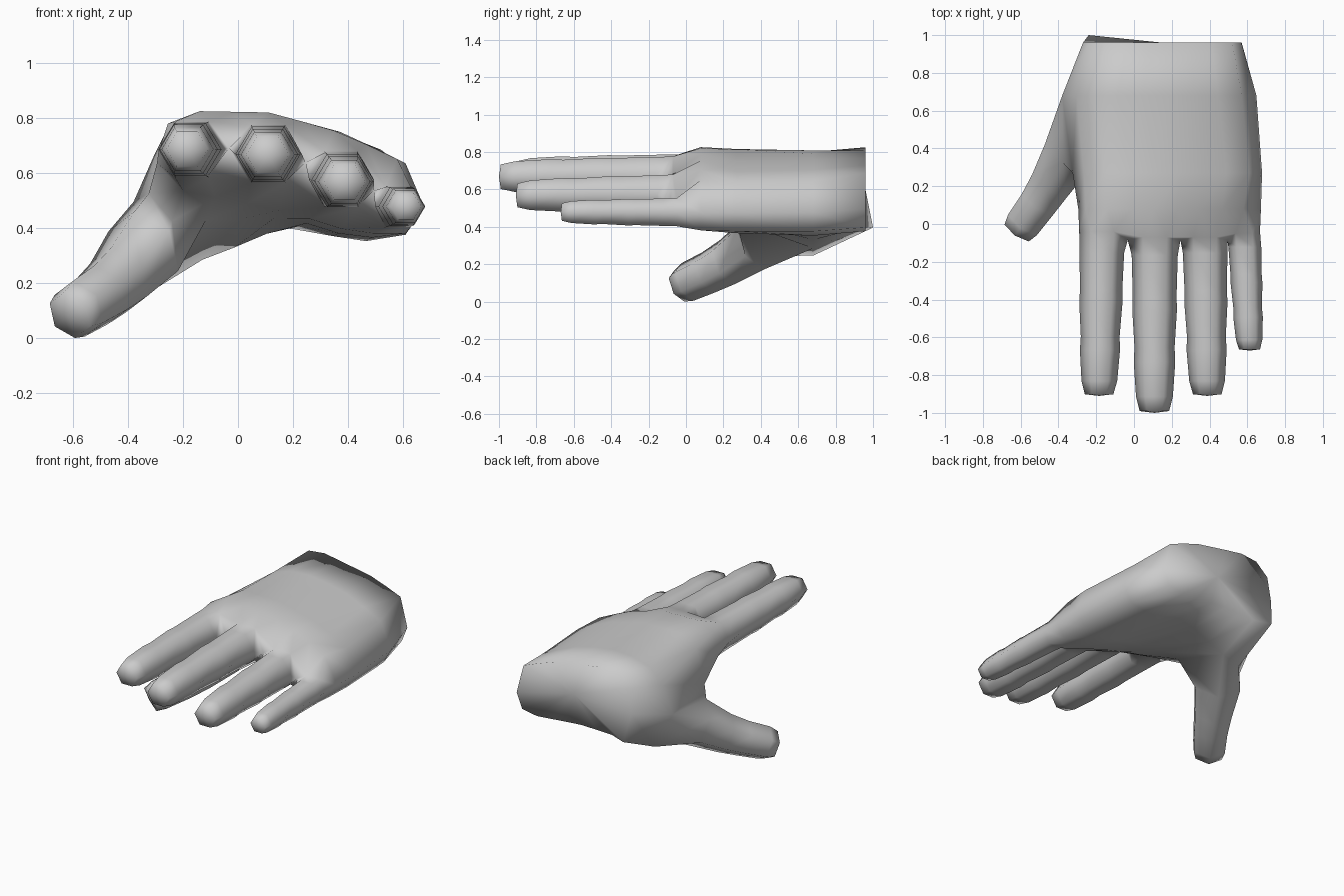
import bpy, bmesh, math
from mathutils import Vector as V

if "Cube" in bpy.data.objects:
    bpy.data.objects.remove(bpy.data.objects["Cube"])

bm = bmesh.new()


def resample(poly, n):
    """Spread n points evenly along a polyline of (x, z)."""
    p = [V(q) for q in poly]
    d = [0.0]
    for a, b in zip(p, p[1:]):
        d.append(d[-1] + (b - a).length)
    out = []
    for k in range(n):
        s = d[-1] * k / (n - 1)
        i = max(j for j in range(len(p) - 1) if d[j] <= s + 1e-9)
        out.append(p[i].lerp(p[i + 1], min(1, (s - d[i]) / (d[i + 1] - d[i]))))
    return out


def hexagon(c, u, w, r, turn=0):
    return [c + r * (math.cos(a) * u + math.sin(a) * w)
            for a in (math.radians(180 + turn - 60 * k) for k in range(6))]


def loft(loop, rings, tip):
    """Extend an open loop through rings of points, best aligned, and close it."""
    for pts in rings:
        n = len(pts)
        options = [o[k:] + o[:k] for o in (pts, pts[::-1]) for k in range(n)]
        best = min(options, key=lambda o: sum((v.co - q).length_squared
                                              for v, q in zip(loop, o)))
        new = [bm.verts.new(q) for q in best]
        for k in range(n):
            m = (k + 1) % n
            bm.faces.new((loop[k], loop[m], new[m], new[k]))
        loop = new
    fan(loop, tip)


def fan(loop, centre):
    c = bm.verts.new(centre)
    for k in range(len(loop)):
        bm.faces.new((loop[k], loop[(k + 1) % len(loop)], c))


# fingers: base x, base z, radius, tip x, tip z, tip y
FINGERS = [(-.168, .69, .118, -.185, .692, -.91),
           (.11, .675, .122, .108, .672, -1.0),
           (.375, .582, .118, .388, .572, -.91),
           (.583, .482, .087, .612, .483, -.67)]

# knuckle opening: one outer ring plus shared points in the webs
left, right = V((-.29, -.04, .68)), V((.667, -.04, .48))
top, bottom = [], []
for (x, z, r, *_), y in zip(FINGERS, (-.04, -.07, -.07, -.05)):
    top += [V((x + s * r * .52, y, z + r * .86)) for s in (-1, 1)]
    bottom += [V((x + s * r * .52, y, z - r * .86)) for s in (-1, 1)]
front = [left] + top + [right] + bottom[::-1]

# palm sections: y, left, top line, right, bottom line
SECTIONS = [
    (.08, (-.295, .64), [(-.255, .785), (-.15, .83), (.12, .825), (.38, .75), (.58, .655)],
     (.672, .48), [(.61, .385), (.43, .385), (.19, .46), (-.2, .54)]),
    (.27, (-.325, .53), [(-.265, .75), (-.15, .82), (.1, .82), (.39, .75), (.61, .64)],
     (.678, .48), [(.61, .38), (.43, .365), (.19, .44), (-.24, .43)]),
    (.68, (-.38, .5), [(-.305, .67), (-.18, .8), (.1, .815), (.35, .755), (.57, .65)],
     (.648, .48), [(.59, .38), (.43, .35), (.19, .42), (-.08, .305), (-.25, .25)]),
    (.96, (-.27, .58), [(-.24, .74), (-.15, .82), (-.03, .83), (.33, .765), (.52, .69)],
     (.57, .5), [(.53, .4), (.43, .38), (.1, .41), (-.24, .4)]),
]
rings = [[bm.verts.new(p) for p in front]]
for y, l, t, r, b in SECTIONS:
    flat = [V(l)] + resample(t, 8) + [V(r)] + resample(b, 8)
    rings.append([bm.verts.new((p.x, y, p.y)) for p in flat])
rings[-1][17].co.y = 1.0

# palm skin, leaving a six-sided opening for the thumb
for j, (a, b) in enumerate(zip(rings, rings[1:])):
    for k in range(18):
        if j == 2 and k in (16, 17):
            continue
        m = (k + 1) % 18
        bm.faces.new((a[k], a[m], b[m], b[k]))
fan(rings[-1], (.15, .96, .6))

# webs between the fingers
f = rings[0]
webs = [f[0]]
for i, (x, z) in enumerate([(-.033, .695), (.246, .643), (.494, .54)]):
    w = bm.verts.new((x, -.085, z))
    bm.faces.new((f[2 + 2 * i], f[3 + 2 * i], w))
    bm.faces.new((f[16 - 2 * i], w, f[15 - 2 * i]))
    webs.append(w)
webs.append(f[9])

# fingers
PROFILE = [(.13, 1), (.36, .95), (.43, .97), (.64, .87), (.72, .9), (.91, .8), (.99, .64)]
for i, (x, z, r, tx, tz, ty) in enumerate(FINGERS):
    loop = [webs[i], f[1 + 2 * i], f[2 + 2 * i], webs[i + 1], f[16 - 2 * i], f[17 - 2 * i]]
    a, b = V((x, -.04, z)), V((tx, ty, tz))
    loft(loop, [hexagon(a.lerp(b, t), V((1, 0, 0)), V((0, 0, .97)), r * s)
                for t, s in PROFILE], b)

# thumb
THUMB = [(-.345, .37, .32, .155), (-.435, .22, .215, .127), (-.50, .12, .16, .115),
         (-.58, .01, .11, .108), (-.612, -.035, .088, .09)]
d = V((-.53, -.77, -.36)).normalized()
u = d.cross(V((0, 0, 1))).normalized()
b, a = rings[2], rings[3]
loft([b[0], b[17], b[16], a[16], a[17], a[0]],
     [hexagon(V(t[:3]), u, u.cross(d), t[3], 30) for t in THUMB],
     V(THUMB[-1][:3]) + d * .01)

# one smooth skin standing on the floor
low = min(v.co.z for v in bm.verts)
for v in bm.verts:
    v.co.z -= low
bmesh.ops.recalc_face_normals(bm, faces=bm.faces)
for face in bm.faces:
    face.smooth = True
mesh = bpy.data.meshes.new("hand")
bm.to_mesh(mesh)
bm.free()
bpy.context.collection.objects.link(bpy.data.objects.new("hand", mesh))
